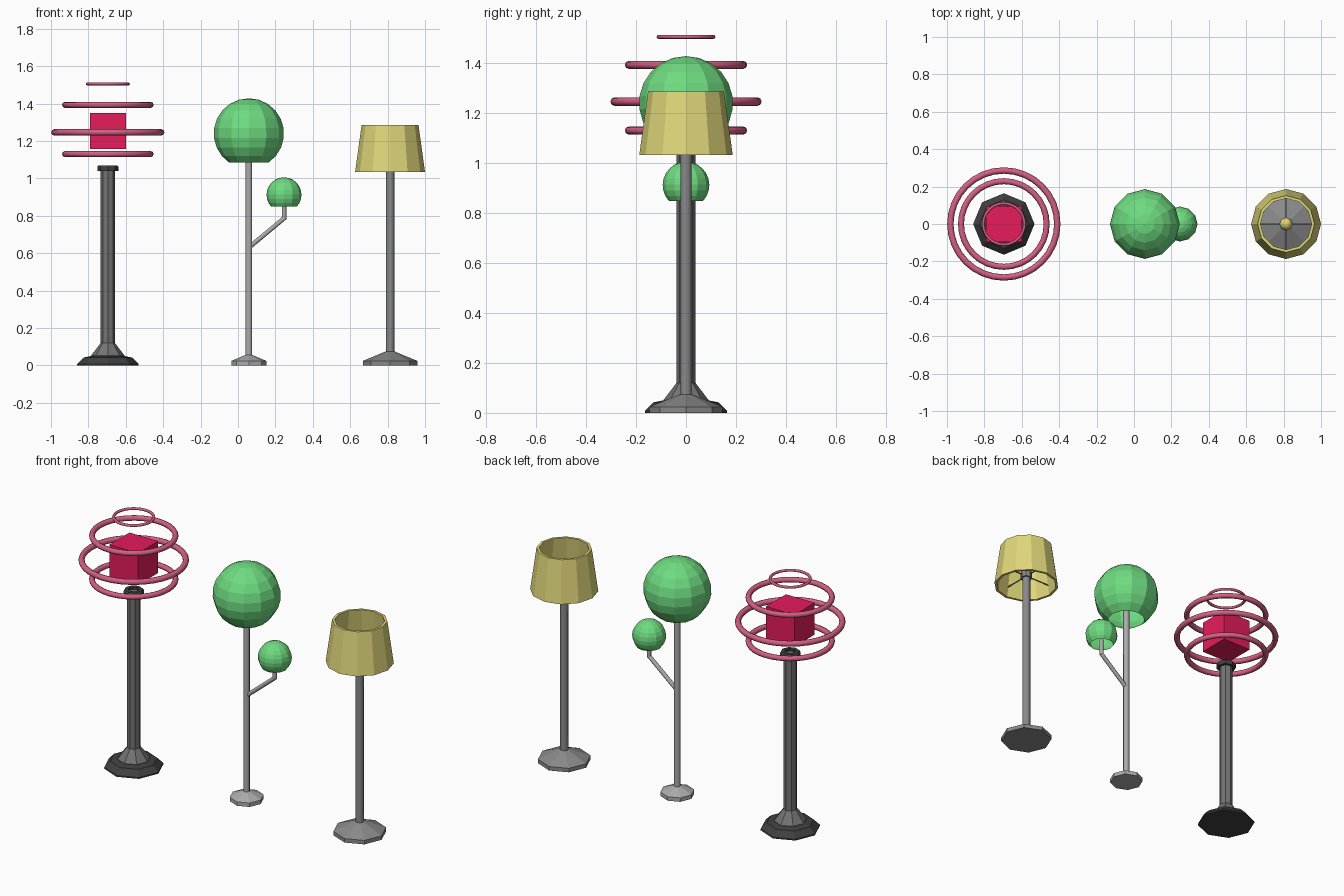
import bpy, bmesh, math
from mathutils import Vector

if "Cube" in bpy.data.objects:
    bpy.data.objects.remove(bpy.data.objects["Cube"])


def material(name, r, g, b):
    m = bpy.data.materials.new(name)
    lin = [((c / 255 + 0.055) / 1.055) ** 2.4 for c in (r, g, b)]
    m.diffuse_color = (*lin, 1)
    m.use_nodes = True
    m.node_tree.nodes["Principled BSDF"].inputs["Base Color"].default_value = m.diffuse_color
    return m


BLACK = material("black_metal", 64, 64, 64)
DARK = material("dark_grey_metal", 116, 116, 116)
MID = material("mid_grey_metal", 138, 138, 138)
LIGHT = material("light_grey_metal", 172, 172, 172)
PINK = material("dusty_pink", 212, 96, 132)
RED = material("crimson", 230, 28, 92)
GREEN = material("leaf_green", 110, 219, 128)
YELLOW = material("pale_yellow", 224, 215, 122)


def finish(name, bm, mat, loc=(0, 0, 0), smooth=False):
    bmesh.ops.remove_doubles(bm, verts=bm.verts, dist=1e-5)
    bmesh.ops.recalc_face_normals(bm, faces=bm.faces)
    # Smooth shading, kept sharp where faces meet steeply
    for f in bm.faces:
        f.smooth = smooth
    for e in bm.edges:
        if len(e.link_faces) == 2 and e.calc_face_angle() > math.radians(50):
            e.smooth = False
    me = bpy.data.meshes.new(name)
    bm.to_mesh(me)
    bm.free()
    me.materials.append(mat)
    ob = bpy.data.objects.new(name, me)
    ob.location = loc
    bpy.context.collection.objects.link(ob)
    return ob


def lathe(name, profile, sides, x, mat, closed=False, smooth=False):
    """Revolve (radius, z) points about a vertical axis at x."""
    bm = bmesh.new()
    vs = [bm.verts.new((r, 0, z)) for r, z in profile]
    es = [bm.edges.new(p) for p in zip(vs, vs[1:])]
    if closed:
        es.append(bm.edges.new((vs[-1], vs[0])))
    bmesh.ops.spin(bm, geom=vs + es, axis=(0, 0, 1), cent=(0, 0, 0),
                   angle=math.tau, steps=sides, use_duplicate=False)
    return finish(name, bm, mat, (x, 0, 0), smooth)


def ring(name, outer, tube, z, x, mat):
    """Torus given by outer radius and tube radius."""
    c = outer - tube
    prof = [(c + tube * math.cos(math.tau * i / 8), z + tube * math.sin(math.tau * i / 8))
            for i in range(8)]
    return lathe(name, prof, 32, x, mat, closed=True, smooth=True)


def globe(name, x, z, r, cut, mat):
    """Faceted ball, open at the bottom by the given cut angle."""
    n = 9
    prof = []
    for i in range(n + 1):
        a = math.radians(180 - cut) * i / n
        prof.append((r * math.sin(a), z + r * math.cos(a)))
    return lathe(name, prof, 12, x, mat)


def rod(name, a, b, r, mat, sides=8):
    a, b = Vector(a), Vector(b)
    bm = bmesh.new()
    bmesh.ops.create_cone(bm, cap_ends=True, segments=sides, radius1=r, radius2=r,
                          depth=(b - a).length)
    bm.transform((b - a).to_track_quat('Z', 'Y').to_matrix().to_4x4())
    return finish(name, bm, mat, (a + b) / 2, True)


# Lamp with floating cube and rings
X1 = -0.696
lathe("ring_lamp_base", [(0, 0), (0.164, 0), (0.164, 0.008), (0.13, 0.042), (0.09, 0.05), (0, 0.05)],
      8, X1, BLACK)
lathe("ring_lamp_post", [(0, 0.045), (0.09, 0.045), (0.09, 0.052), (0.038, 0.12), (0.038, 1.055), (0, 1.055)],
      8, X1, DARK)
lathe("ring_lamp_collar", [(0.03, 1.04), (0.056, 1.04), (0.056, 1.062), (0.05, 1.07), (0.03, 1.07)],
      8, X1, BLACK, closed=True)
bm = bmesh.new()
bmesh.ops.create_cube(bm, size=0.192)
finish("ring_lamp_cube", bm, RED, (X1, 0, 1.253))
for i, (r, t, z) in enumerate([(0.245, 0.016, 1.13), (0.303, 0.017, 1.246),
                               (0.245, 0.016, 1.393), (0.118, 0.008, 1.505)]):
    ring(f"ring_lamp_ring_{i + 1}", r, t, z, X1, PINK)

# Lamp with two globes
X2 = 0.058
lathe("globe_lamp_base", [(0, 0), (0.094, 0), (0.094, 0.024), (0.02, 0.055), (0, 0.055)], 8, X2, LIGHT)
lathe("globe_lamp_pole", [(0, 0.04), (0.018, 0.04), (0.018, 1.14), (0, 1.14)], 8, X2, LIGHT, smooth=True)
globe("large_globe", X2, 1.24, 0.188, 34, GREEN)
globe("small_globe", 0.246, 0.912, 0.0935, 47, GREEN)
rod("globe_lamp_branch", (X2, 0, 0.63), (0.248, 0, 0.788), 0.012, LIGHT)
rod("globe_lamp_branch_tip", (0.246, 0, 0.78), (0.246, 0, 0.88), 0.012, LIGHT)

# Lamp with tapered shade
X3 = 0.813
lathe("shade_lamp_base", [(0, 0), (0.146, 0), (0.146, 0.024), (0.028, 0.073), (0, 0.073)], 8, X3, MID)
lathe("shade_lamp_pole", [(0, 0.06), (0.023, 0.06), (0.023, 1.11), (0, 1.11)], 8, X3, MID, smooth=True)
lathe("shade_lamp_socket", [(0, 1.08), (0.034, 1.08), (0.034, 1.112), (0, 1.112)], 8, X3, MID)
lathe("lamp_shade", [(0.187, 1.033), (0.152, 1.286), (0.137, 1.286), (0.172, 1.033)],
      12, X3, YELLOW, closed=True)
lathe("shade_lamp_bulb", [(0, 1.1), (0.022, 1.105), (0.036, 1.135), (0.024, 1.162), (0, 1.172)],
      8, X3, YELLOW, smooth=True)
for i in range(4):
    a = math.tau * i / 4
    rod(f"shade_support_{i + 1}", (X3, 0, 1.095),
        (X3 + 0.168 * math.cos(a), 0.168 * math.sin(a), 1.095), 0.004, MID, 6)
